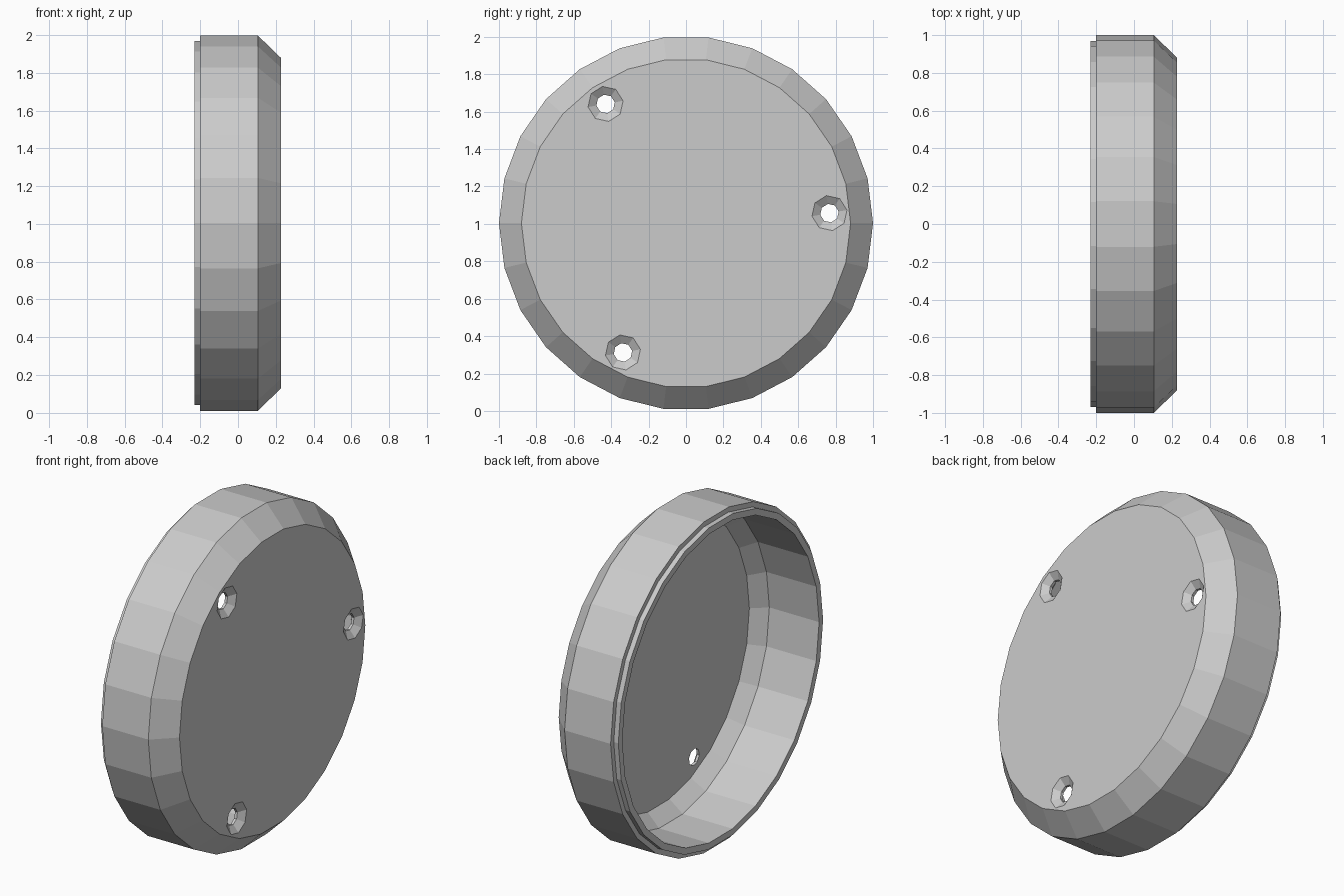
import bpy, bmesh
from math import cos, sin, pi, radians

if "Cube" in bpy.data.objects:
    bpy.data.objects.remove(bpy.data.objects["Cube"])

CENTRE_Z = 1.004


def lathe(bm, profile, sides, cy, cz, ring_closed, phase=0.0):
    """Revolve (x, radius) points about an axis parallel to x."""
    rings = []
    for x, r in profile:
        rings.append([bm.verts.new((x, cy + r * cos(phase + 2 * pi * i / sides),
                                    cz + r * sin(phase + 2 * pi * i / sides)))
                      for i in range(sides)])
    pairs = list(zip(rings, rings[1:]))
    if ring_closed:
        pairs.append((rings[-1], rings[0]))
    for a, b in pairs:
        for i in range(sides):
            j = (i + 1) % sides
            bm.faces.new((a[i], a[j], b[j], b[i]))
    if not ring_closed:
        bm.faces.new(rings[0])
        bm.faces.new(rings[-1])


def make_object(name, bm):
    bmesh.ops.recalc_face_normals(bm, faces=bm.faces[:])
    mesh = bpy.data.meshes.new(name)
    bm.to_mesh(mesh)
    bm.free()
    obj = bpy.data.objects.new(name, mesh)
    bpy.context.collection.objects.link(obj)
    return obj


# Hollow cap: stepped lip, straight wall, chamfer, thin end plate
bm = bmesh.new()
lathe(bm, [(-0.23, 0.97), (-0.20, 0.97), (-0.20, 1.0), (0.105, 1.0), (0.228, 0.88)],
      26, 0, CENTRE_Z, False)
cap = make_object("cap", bm)

# Inside cavity with matching chamfer
bm = bmesh.new()
lathe(bm, [(-0.30, 0.932), (0.10, 0.932), (0.182, 0.86)], 26, 0, CENTRE_Z, False)
cavity = make_object("cavity_cutter", bm)

# Three countersunk screw holes
bm = bmesh.new()
for k in range(3):
    a = radians(4 + 120 * k)
    lathe(bm, [(0.12, 0.05), (0.198, 0.05), (0.258, 0.14)], 8,
          0.769 * cos(a), CENTRE_Z + 0.769 * sin(a), False, radians(10))
holes = make_object("screw_hole_cutter", bm)

# Cut the cavity and holes
for cutter in (cavity, holes):
    cutter.hide_render = True
    mod = cap.modifiers.new(cutter.name, 'BOOLEAN')
    mod.operation = 'DIFFERENCE'
    mod.solver = 'EXACT'
    mod.object = cutter
    bpy.context.view_layer.objects.active = cap
    bpy.ops.object.modifier_apply(modifier=mod.name)
    bpy.data.objects.remove(cutter)
